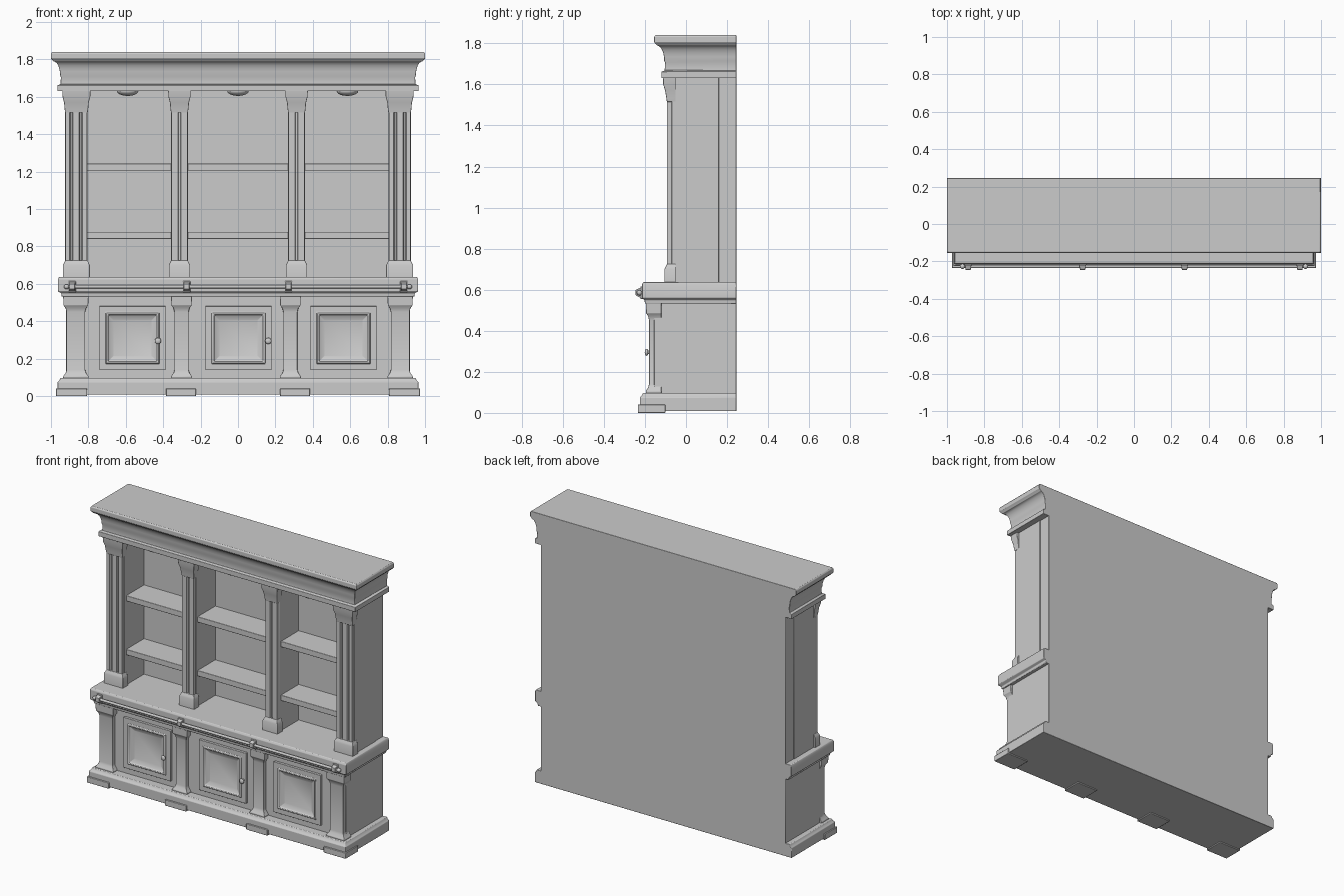
import bpy, bmesh, math
from mathutils import Matrix

if "Cube" in bpy.data.objects:
    bpy.data.objects.remove(bpy.data.objects["Cube"])

BACK = 0.245


def finish(bm, name, bevel=0.0, angle=30):
    bmesh.ops.recalc_face_normals(bm, faces=bm.faces)
    me = bpy.data.meshes.new(name)
    bm.to_mesh(me)
    bm.free()
    ob = bpy.data.objects.new(name, me)
    bpy.context.collection.objects.link(ob)
    if bevel:
        m = ob.modifiers.new("soft_edges", "BEVEL")
        m.width, m.segments, m.limit_method = bevel, 2, "ANGLE"
    bpy.ops.object.select_all(action="DESELECT")
    ob.select_set(True)
    bpy.context.view_layer.objects.active = ob
    bpy.ops.object.shade_smooth_by_angle(angle=math.radians(angle))
    return ob


def loft(name, rects, axis="z", bevel=0.003):
    """Skin stacked rectangles (t, a0, a1, b0, b1) along z or y."""
    bm = bmesh.new()
    rings = []
    for t, a0, a1, b0, b1 in rects:
        pts = [(a0, b0), (a1, b0), (a1, b1), (a0, b1)]
        rings.append([bm.verts.new((a, b, t) if axis == "z" else (a, t, b)) for a, b in pts])
    for r, s in zip(rings, rings[1:]):
        for i in range(4):
            j = (i + 1) % 4
            bm.faces.new((r[i], r[j], s[j], s[i]))
    bm.faces.new(rings[0])
    bm.faces.new(rings[-1])
    return finish(bm, name, bevel)


def box(name, x0, x1, y0, y1, z0, z1, bevel=0.003):
    return loft(name, [(z0, x0, x1, y0, y1), (z1, x0, x1, y0, y1)], bevel=bevel)


def wrap(name, profile, bevel=0.003):
    """Moulding round front and sides; profile of (z, half width, front y)."""
    return loft(name, [(z, -h, h, y, BACK) for z, h, y in profile], bevel=bevel)


def block(name, x, profile, back, bevel=0.002):
    """Column part centred on x; profile of (z, half width, front y)."""
    return loft(name, [(z, x - h, x + h, y, back) for z, h, y in profile], bevel=bevel)


def fluted_shaft(name, x, h, flutes, z0, z1, front, back):
    d, w = 0.012, 0.009
    pts = [(x - h, back), (x - h, front)]
    for f in flutes:
        pts += [(x + f - w, front), (x + f - w / 2, front + d),
                (x + f + w / 2, front + d), (x + f + w, front)]
    pts += [(x + h, front), (x + h, back)]
    bm = bmesh.new()
    face = bm.faces.new([bm.verts.new((px, py, z0)) for px, py in pts])
    ext = bmesh.ops.extrude_face_region(bm, geom=[face])
    for v in ext["geom"]:
        if isinstance(v, bmesh.types.BMVert):
            v.co.z = z1
    return finish(bm, name)


def ball(name, loc, scale):
    bm = bmesh.new()
    bmesh.ops.create_uvsphere(bm, u_segments=20, v_segments=12, radius=1,
                              matrix=Matrix.Translation(loc) @ Matrix.Diagonal((*scale, 1)))
    return finish(bm, name, angle=60)


def rod(name, loc, r1, r2, length, axis):
    rot = Matrix.Rotation(math.pi / 2, 4, "Y" if axis == "x" else "X")
    bm = bmesh.new()
    bmesh.ops.create_cone(bm, cap_ends=True, segments=16, radius1=r1, radius2=r2, depth=length,
                          matrix=Matrix.Translation(loc) @ rot)
    return finish(bm, name)


# Plinth with feet
wrap("plinth", [(0.008, 0.965, -0.225), (0.075, 0.965, -0.225), (0.085, 0.955, -0.215),
                (0.097, 0.95, -0.21)])
for i, (x, h) in enumerate([(-0.89, 0.083), (-0.305, 0.08), (0.305, 0.08), (0.89, 0.083)]):
    box(f"foot_{i}", x - h, x + h, -0.235, -0.1, 0, 0.04)

# Lower cabinet
box("lower_body", -0.92, 0.92, -0.155, BACK, 0.09, 0.54)
for i, (x, h) in enumerate([(-0.867, 0.05), (-0.302, 0.038), (0.28, 0.038), (0.867, 0.05)]):
    block(f"lower_pilaster_{i}", x, [
        (0.09, h + 0.018, -0.196), (0.105, h + 0.018, -0.196), (0.125, h + 0.004, -0.184),
        (0.14, h, -0.18), (0.45, h, -0.18), (0.47, h + 0.005, -0.184),
        (0.485, h + 0.016, -0.194), (0.54, h + 0.018, -0.196)], -0.12)

# Doors with sloped recessed panels
for i, x in enumerate([-0.564, 0.003, 0.564]):
    hx, hz, cz = 0.177, 0.171, 0.31
    steps = [(-0.14, 0), (-0.172, 0), (-0.172, 0.032), (-0.181, 0.037), (-0.181, 0.045),
             (-0.172, 0.05), (-0.159, 0.075)]
    loft(f"door_{i}", [(y, x - hx + s, x + hx - s, cz - hz + s, cz + hz - s) for y, s in steps],
         "y", 0.002)
for i, x in enumerate([-0.428, 0.162]):
    rod(f"knob_stem_{i}", (x, -0.18, 0.295), 0.008, 0.008, 0.03, "y")
    ball(f"knob_{i}", (x, -0.192, 0.295), (0.017, 0.009, 0.017))

# Counter
wrap("counter", [(0.532, 0.943, -0.2), (0.55, 0.945, -0.202), (0.56, 0.963, -0.215),
                 (0.625, 0.963, -0.215), (0.637, 0.957, -0.208)])

# Rail on brackets
rod("rail", (0, -0.227, 0.585), 0.009, 0.009, 1.83, "x")
for s in (-1, 1):
    ball(f"rail_end_{s}", (s * 0.917, -0.227, 0.585), (0.014, 0.013, 0.013))
for i, x in enumerate([-0.887, -0.275, 0.27, 0.887]):
    box(f"bracket_plate_{i}", x - 0.02, x + 0.02, -0.222, -0.205, 0.555, 0.615)
    loft(f"bracket_{i}", [(-0.215, x - 0.018, x + 0.018, 0.558, 0.612),
                          (-0.245, x - 0.014, x + 0.014, 0.572, 0.6)], "y", 0.002)

# Upper shelving
box("upper_back", -0.92, 0.92, 0.14, BACK, 0.62, 1.65)
for i, (x, h, flutes) in enumerate([(-0.864, 0.06, (-0.027, 0.023)), (-0.313, 0.045, (0,)),
                                    (0.313, 0.045, (0,)), (0.864, 0.06, (-0.023, 0.027))]):
    box(f"upright_{i}", x - h, x + h, -0.07, 0.16, 0.62, 1.65)
    fluted_shaft(f"column_shaft_{i}", x, h - 0.002, flutes, 0.7, 1.54, -0.092, -0.06)
    block(f"column_base_{i}", x, [
        (0.62, h + 0.012, -0.105), (0.7, h + 0.012, -0.105), (0.712, h + 0.006, -0.099),
        (0.725, h, -0.093)], -0.05)
    block(f"column_capital_{i}", x, [
        (1.515, h, -0.093), (1.535, h + 0.003, -0.096), (1.57, h + 0.006, -0.102),
        (1.6, h + 0.014, -0.111), (1.65, h + 0.016, -0.113)], -0.05)
for i, (x0, x1) in enumerate([(-0.81, -0.35), (-0.275, 0.275), (0.35, 0.81)]):
    for j, z in enumerate([0.84, 1.205]):
        box(f"shelf_{i}_{j}", x0, x1, -0.05, 0.15, z, z + 0.038)

# Crown with cove
crown = [(1.63, 0.12), (1.662, 0.12), (1.668, 0.104), (1.705, 0.102)]
for k in range(7):
    a = math.radians(15 * k)
    crown.append((1.715 + 0.075 * math.sin(a), 0.106 + 0.036 * (1 - math.cos(a))))
crown += [(1.8, 0.15), (1.805, 0.155), (1.832, 0.155), (1.84, 0.149)]
wrap("crown", [(z, 0.845 + o, -o) for z, o in crown], 0.002)

# Downlights under the crown
for i, x in enumerate([-0.59, 0, 0.585]):
    ball(f"downlight_{i}", (x, -0.06, 1.632), (0.058, 0.045, 0.027))
